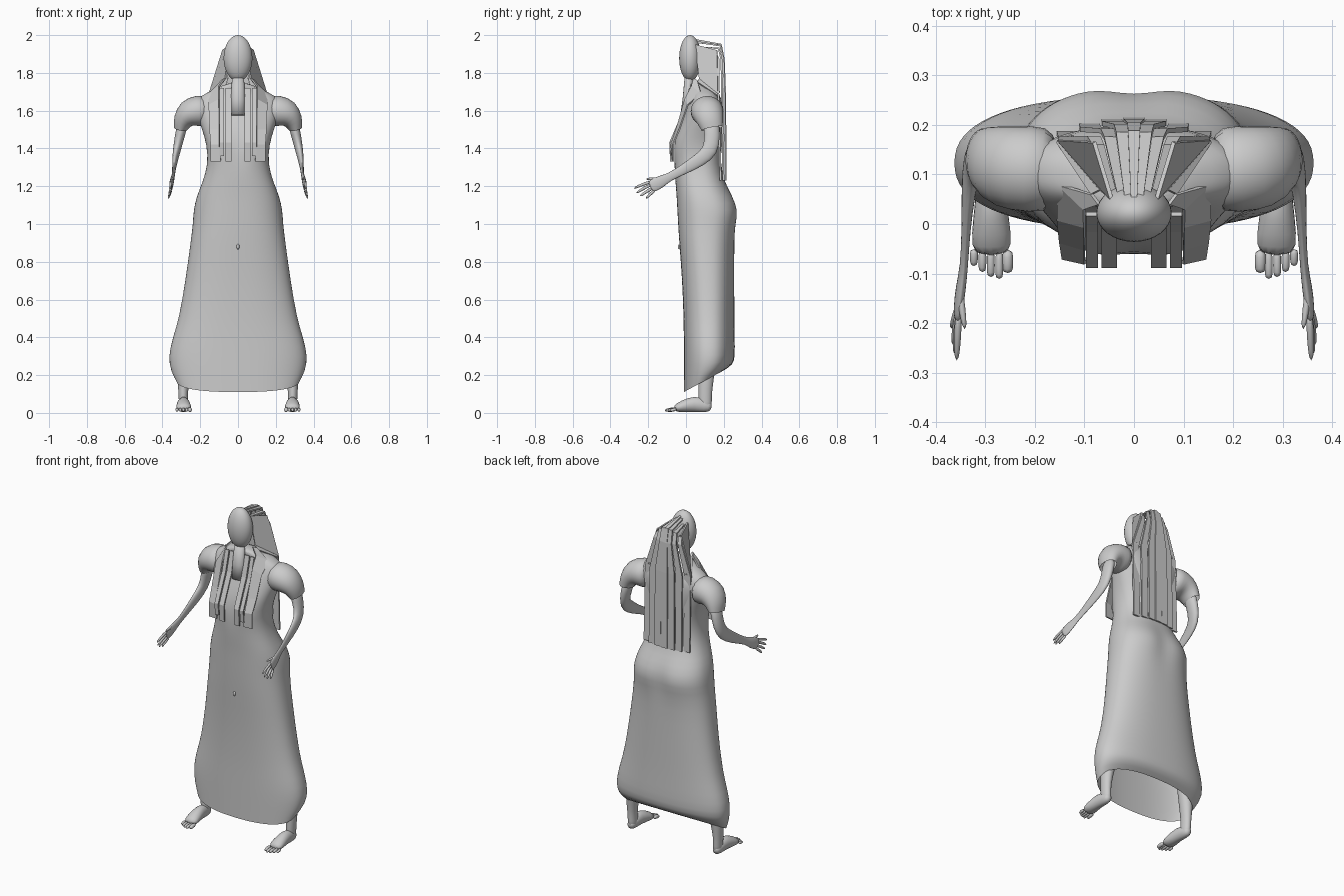
import bpy, bmesh
from math import cos, sin, pi, exp, copysign
from mathutils import Vector


def finish(name, bm, smooth=True, mirror=False, subdiv=0, thick=0):
    bmesh.ops.recalc_face_normals(bm, faces=bm.faces)
    for f in bm.faces:
        f.smooth = smooth
    me = bpy.data.meshes.new(name)
    bm.to_mesh(me)
    bm.free()
    ob = bpy.data.objects.new(name, me)
    bpy.context.collection.objects.link(ob)
    if mirror:
        ob.modifiers.new("mirror", 'MIRROR').use_mirror_merge = False
    if thick:
        m = ob.modifiers.new("thickness", 'SOLIDIFY')
        m.thickness, m.offset = thick, 0
    if subdiv:
        m = ob.modifiers.new("smooth", 'SUBSURF')
        m.levels = m.render_levels = subdiv
    return ob


def skin(bm, rings, cap_start=True, cap_end=True):
    vs = [[bm.verts.new(p) for p in r] for r in rings]
    n = len(vs[0])
    for a, b in zip(vs, vs[1:]):
        for i in range(n):
            j = (i + 1) % n
            bm.faces.new((a[i], a[j], b[j], b[i]))
    if cap_start:
        bm.faces.new(vs[0])
    if cap_end:
        bm.faces.new(vs[-1])


def tube(bm, path, ref=(1, 0, 0), n=12, **caps):
    """path rows: x, y, z, radius along ref, radius across"""
    pts = [Vector(p[:3]) for p in path]
    rings = []
    for i, p in enumerate(path):
        t = (pts[min(i + 1, len(pts) - 1)] - pts[max(i - 1, 0)]).normalized()
        u = Vector(ref)
        u = (u - t * u.dot(t)).normalized()
        v = t.cross(u)
        rings.append([pts[i] + u * cos(2 * pi * k / n) * p[3] + v * sin(2 * pi * k / n) * p[4]
                      for k in range(n)])
    skin(bm, rings, **caps)


def ribbon(bm, rows):
    """rows: pairs of left and right edge points"""
    vs = [[bm.verts.new(p) for p in r] for r in rows]
    for a, b in zip(vs, vs[1:]):
        bm.faces.new((a[0], a[1], b[1], b[0]))


# Dress: z front, z back, half width, y front, y back
sections = [
    (.11, .225, .325, -.012, .20), (.19, .255, .358, -.012, .25), (.30, .30, .37, -.012, .26),
    (.40, .40, .346, -.012, .258), (.50, .50, .313, -.013, .256), (.70, .70, .279, -.02, .256),
    (.90, .90, .252, -.036, .256), (1.0, 1.0, .239, -.042, .268), (1.07, 1.07, .237, -.046, .286),
    (1.15, 1.15, .219, -.05, .25), (1.22, 1.22, .188, -.056, .205), (1.32, 1.32, .158, -.064, .182),
    (1.42, 1.42, .166, -.08, .19), (1.50, 1.50, .19, -.045, .2), (1.58, 1.58, .22, -.01, .2),
    (1.64, 1.64, .225, .01, .195), (1.68, 1.68, .2, .03, .18), (1.715, 1.715, .12, .03, .16),
    (1.75, 1.75, .05, .01, .1)]
rings = []
for zf, zb, hw, yf, yb in sections:
    ring = []
    for k in range(36):
        c, s = cos(2 * pi * k / 36), sin(2 * pi * k / 36)
        x = hw * copysign(abs(c) ** .84, c)
        y = (yf + yb) / 2 + (yb - yf) / 2 * copysign(abs(s) ** .84, s)
        dip = exp(-(x / .05) ** 2)
        if s > 0:
            y -= .022 * dip * exp(-((zb - 1.06) / .08) ** 2)
        else:
            y += .025 * dip * exp(-((zf - 1.42) / .06) ** 2)
        ring.append((x, y, zf + (zb - zf) * (y - yf) / (yb - yf)))
    rings.append(ring)
bm = bmesh.new()
skin(bm, rings, cap_start=False)
finish("dress", bm, subdiv=1)

# Puffed short sleeves
bm = bmesh.new()
tube(bm, [(.15, .11, 1.60, .085, .075), (.21, .11, 1.60, .09, .088), (.265, .115, 1.587, .086, .078),
          (.295, .13, 1.545, .07, .053), (.304, .138, 1.505, .058, .037)],
     ref=(0, 1, 0), n=16, cap_end=False)
finish("sleeve", bm, mirror=True, subdiv=1)

# Arms with palms, fingers and thumbs
bm = bmesh.new()
tube(bm, [(.285, .13, 1.56, .03, .045), (.308, .14, 1.47, .028, .044), (.325, .132, 1.385, .021, .044),
          (.334, .07, 1.338, .015, .038), (.339, -.01, 1.29, .009, .028), (.343, -.09, 1.248, .008, .02),
          (.350, -.13, 1.226, .011, .034), (.355, -.175, 1.203, .010, .036), (.356, -.19, 1.196, .007, .03)])
for (y0, z0), (y1, z1), x1 in [((-.18, 1.225), (-.278, 1.188), .358), ((-.18, 1.21), (-.265, 1.163), .362),
                               ((-.175, 1.19), (-.245, 1.146), .366), ((-.165, 1.178), (-.212, 1.134), .369),
                               ((-.12, 1.235), (-.215, 1.238), .341)]:
    ym, zm = (y0 + y1) / 2, (z0 + z1) / 2 + .004
    tube(bm, [(.354, y0, z0, .008, .009), ((.354 + x1) / 2, ym, zm, .008, .009),
              (x1, y1, z1, .005, .006)], n=8)
finish("arm", bm, mirror=True, subdiv=1)

# Legs and bare feet
bm = bmesh.new()
tube(bm, [(.287, .103, .01, .026, .034), (.289, .102, .06, .025, .036), (.291, .102, .12, .026, .037),
          (.285, .11, .22, .04, .045), (.26, .12, .4, .05, .055)])
tube(bm, [(.289, .138, .03, .02, .022), (.289, .10, .036, .028, .036), (.289, .045, .05, .033, .045),
          (.288, -.02, .034, .042, .032), (.287, -.065, .022, .041, .018)])
for i, y in enumerate((-.1, -.112, -.108, -.098, -.086)):
    x = .255 + .017 * i
    r = .0125 if i == 0 else .009
    tube(bm, [(x, -.05, .02, r, r), (x, y + .02, .017, r, r), (x, y, .012, r * .9, r * .9)], n=8)
finish("leg_and_foot", bm, mirror=True, subdiv=1)

# Head, neck and navel
for name, loc, rad in [("head", (0, .022, 1.878), (.076, .058, .122)),
                       ("navel", (0, -.035, .88), (.008, .008, .014))]:
    bm = bmesh.new()
    bmesh.ops.create_uvsphere(bm, u_segments=32, v_segments=20, radius=1)
    bmesh.ops.scale(bm, vec=rad, verts=bm.verts)
    bmesh.ops.translate(bm, vec=loc, verts=bm.verts)
    finish(name, bm)
bm = bmesh.new()
tube(bm, [(0, -.002, 1.575, .038, .028), (0, .004, 1.66, .037, .022), (0, .02, 1.8, .031, .025)], n=16)
finish("neck", bm)

# Long back hair: seven flat strips fanning out from the crown
bm = bmesh.new()
for i in range(-3, 4):
    q = i * i
    rows = []
    for step, hw, y, z in [(.012, .006, .045, 1.975 - .01 * q), (.024, .012, .185 - .003 * q, 1.95 - .005 * q),
                           (.027, .0135, .2 - .003 * q, 1.87), (.044, .021, .207 - .004 * q, 1.69),
                           (.045, .021, .21 - .003 * q, 1.23)]:
        rows.append(((i * step - hw, y, z), (i * step + hw, y, z)))
    ribbon(bm, rows)
finish("back_hair", bm, smooth=False, thick=.01)

# Side hair flaps joining the head to the back strips
bm = bmesh.new()
ribbon(bm, [((.045, .05, 1.95), (.066, .07, 1.77)), ((.08, .165, 1.92), (.152, .17, 1.69))])
ribbon(bm, [((.066, .07, 1.77), (.085, .06, 1.75)), ((.125, .18, 1.70), (.155, .165, 1.68))])
finish("side_hair", bm, smooth=False, mirror=True, thick=.008)

# Front hair locks over the shoulders and chest
bm = bmesh.new()
ribbon(bm, [((.07, .04, 1.77), (.085, .06, 1.76)), ((.10, .03, 1.73), (.152, .08, 1.69)),
            ((.10, -.005, 1.66), (.154, .01, 1.63)), ((.10, -.05, 1.5), (.15, -.035, 1.5)),
            ((.10, -.078, 1.42), (.145, -.068, 1.42)), ((.09, -.072, 1.33), (.145, -.068, 1.33))])
for x, w, end in [(.085, .012, 1.36), (.05, .016, 1.33)]:
    ribbon(bm, [((x - w, y, z), (x + w, y, z)) for y, z in
                [(.02, 1.72), (-.012, 1.6), (-.055, 1.5), (-.085, 1.43), (-.08, end)]])
finish("front_hair", bm, smooth=False, mirror=True, thick=.008)
